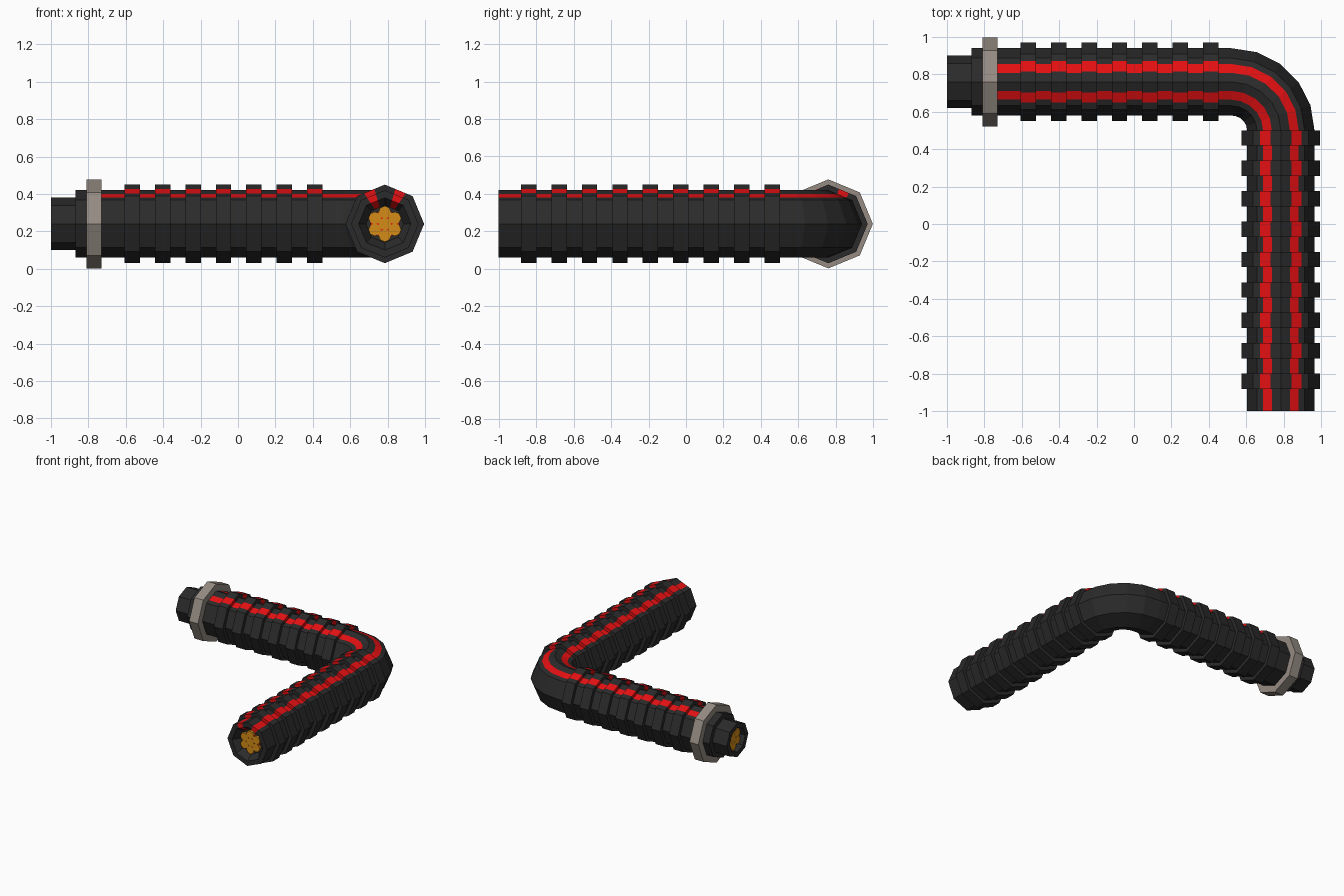
import bpy, bmesh, math
from mathutils import Vector

if "Cube" in bpy.data.objects:
    bpy.data.objects.remove(bpy.data.objects["Cube"])

Z = 0.24                 # height of the hose axis
R, RIB = 0.18, 0.21      # hose and rib radius
BX, BY = 0.52, 0.50      # centre of the elbow
ARM_X, ARM_Y = 0.785, 0.76


def material(name, rgb):
    m = bpy.data.materials.new(name)
    m.diffuse_color = (*rgb, 1)
    m.use_nodes = True
    m.node_tree.nodes["Principled BSDF"].inputs["Base Color"].default_value = m.diffuse_color
    return m


BLACK = material("black rubber", (0.024, 0.024, 0.024))
RED = material("red stripe", (0.78, 0.005, 0.006))
STEEL = material("warm grey metal", (0.30, 0.26, 0.225))
ORANGE = material("orange wire", (0.65, 0.26, 0.008))

# octagon cross-section, with the two top faces cut for the stripes
corners = [Vector((math.cos(i * math.pi / 4), math.sin(i * math.pi / 4))) for i in range(8)]
SECTION, STRIPES = [], set()
for i in range(8):
    a, b = corners[i], corners[(i + 1) % 8]
    SECTION.append(a)
    if i in (1, 2):
        STRIPES.add(len(SECTION))
        cuts = (0.25, 0.62) if i == 1 else (0.38, 0.75)
        SECTION += [a.lerp(b, t) for t in cuts]


def finish(bm, name, mats):
    bmesh.ops.recalc_face_normals(bm, faces=bm.faces)
    me = bpy.data.meshes.new(name)
    bm.to_mesh(me)
    bm.free()
    for m in mats:
        me.materials.append(m)
    ob = bpy.data.objects.new(name, me)
    bpy.context.collection.objects.link(ob)
    return ob


def along_x(x, r):
    return Vector((x, ARM_Y, Z)), Vector((0, 1, 0)), r


def along_y(y, r):
    return Vector((ARM_X, y, Z)), Vector((1, 0, 0)), r


def bend(a, r):
    s, c = math.sin(a), math.cos(a)
    return Vector((BX + (ARM_X - BX) * s, BY + (ARM_Y - BY) * c, Z)), Vector((s, c, 0)), r


def loft(name, stations, mats, section, closed=False, striped=lambda k, j: False):
    bm = bmesh.new()
    rings = [[bm.verts.new(c + (side * p.x + Vector((0, 0, p.y))) * r) for p in section]
             for c, side, r in stations]
    n = len(section)
    for k in range(len(rings) if closed else len(rings) - 1):
        a, b = rings[k], rings[(k + 1) % len(rings)]
        for j in range(n):
            f = bm.faces.new((a[j], a[(j + 1) % n], b[(j + 1) % n], b[j]))
            f.material_index = int(striped(k, j))
    if not closed:
        bm.faces.new(rings[0])
        bm.faces.new(rings[-1])
    return finish(bm, name, mats)


# hose: left stub, ribbed arm, elbow, ribbed arm, recessed end
hose = [along_x(-0.94, 0.095), along_x(-1, 0.10), along_x(-1, 0.14), along_x(-0.87, 0.14),
        along_x(-0.87, R), along_x(-0.77, R)]
start = len(hose) - 1
W = 0.041
for k in range(7):
    c = -0.565 + k * 0.1625
    hose += [along_x(c - W, R), along_x(c - W, RIB), along_x(c + W, RIB), along_x(c + W, R)]
hose += [bend(math.radians(18 * k), R) for k in range(5)]
for k in range(9):
    c = 0.46 - k * 0.1625
    hose += [along_y(c + W, R), along_y(c + W, RIB), along_y(c - W, RIB), along_y(c - W, R)]
hose += [along_y(-1, R), along_y(-1, 0.14), along_y(-0.94, 0.10)]
loft("ribbed_hose", hose, [BLACK, RED], SECTION,
     striped=lambda k, j: k >= start and j in STRIPES)

# metal collar nut
loft("collar_nut", [along_x(-0.81, 0.17), along_x(-0.81, 0.2375),
                    along_x(-0.73, 0.2375), along_x(-0.73, 0.17)], [STEEL], corners, closed=True)


# bundle of wire ends on a red core, in both openings
def bundle(name, frame, pos, inward):
    loft(name + "_core", [frame(pos + 0.008 * inward, 0.078), frame(pos + 0.02 * inward, 0.078)],
         [RED], corners)
    for i in range(7):
        r = 0 if i == 0 else 0.062
        a = i * math.pi / 3 + math.pi / 6
        off = Vector((math.cos(a), math.sin(a))) * r

        def st(p):
            c, side, _ = frame(p, 1)
            return c + side * off.x + Vector((0, 0, off.y)), side, 0.034
        loft(f"{name}_wire_{i + 1}", [st(pos), st(pos + 0.02 * inward)], [ORANGE], corners)


bundle("front_end", along_y, -0.965, 1)
bundle("left_end", along_x, -0.965, 1)
